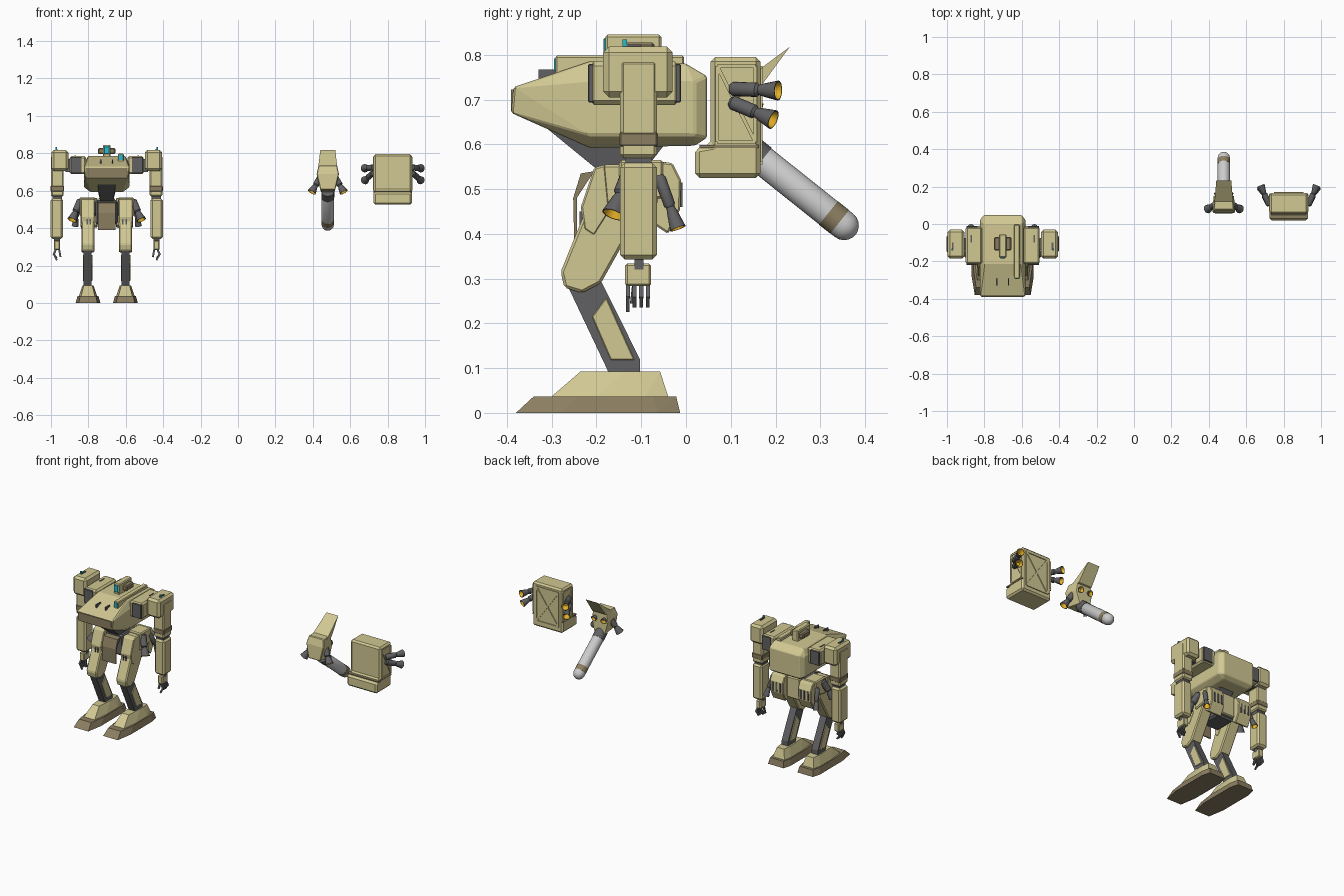
import bpy, bmesh, math
from mathutils import Vector

if "Cube" in bpy.data.objects:
    bpy.data.objects.remove(bpy.data.objects["Cube"])


def colour(name, r, g, b):
    m = bpy.data.materials.new(name)
    m.diffuse_color = (r, g, b, 1)
    m.use_nodes = True
    m.node_tree.nodes["Principled BSDF"].inputs["Base Color"].default_value = m.diffuse_color
    return m


TAN = colour("tan", .64, .58, .29)
BROWN = colour("brown", .26, .21, .12)
DARK = colour("dark_grey", .12, .12, .125)
LIGHT = colour("light_grey", .6, .6, .6)
GOLD = colour("gold", .8, .45, .02)
CYAN = colour("cyan", .02, .5, .6)


def finish(bm, name, mats, bevel=0.0):
    bmesh.ops.recalc_face_normals(bm, faces=bm.faces)
    me = bpy.data.meshes.new(name)
    bm.to_mesh(me)
    bm.free()
    for m in mats:
        me.materials.append(m)
    ob = bpy.data.objects.new(name, me)
    bpy.context.collection.objects.link(ob)
    if bevel:
        mod = ob.modifiers.new("chamfer", 'BEVEL')
        mod.width, mod.segments = bevel, 1
    return ob


def hull(name, pts, mat, bevel=0.0):
    bm = bmesh.new()
    vs = [bm.verts.new(p) for p in pts]
    bmesh.ops.convex_hull(bm, input=vs)
    bmesh.ops.delete(bm, geom=[v for v in bm.verts if not v.link_faces], context='VERTS')
    bmesh.ops.dissolve_limit(bm, angle_limit=.03, verts=bm.verts, edges=bm.edges)
    return finish(bm, name, [mat], bevel)


def box(name, cx, x0, x1, y0, y1, z0, z1, mat, bevel=0.0):
    return hull(name, [(cx + x, y, z) for x in (x0, x1) for y in (y0, y1) for z in (z0, z1)], mat, bevel)


def prism(name, prof, xa, xb, mat, bevel=0.0):
    """Side profile of (y, z) points, extruded across x."""
    bm = bmesh.new()
    f = bm.faces.new([bm.verts.new((xa, y, z)) for y, z in prof])
    ext = bmesh.ops.extrude_face_region(bm, geom=[f])["geom"]
    bmesh.ops.translate(bm, vec=(xb - xa, 0, 0), verts=[v for v in ext if isinstance(v, bmesh.types.BMVert)])
    return finish(bm, name, [mat], bevel)


def lathe(name, p0, p1, prof, mats, n=16):
    """Rings of (fraction along axis, radius, material index) from p0 to p1."""
    p0, p1 = Vector(p0), Vector(p1)
    q = (p1 - p0).to_track_quat('Z', 'Y')
    bm = bmesh.new()
    rings = []
    for t, r, _ in prof:
        rings.append([bm.verts.new(p0.lerp(p1, t) + q @ Vector((r * math.cos(a), r * math.sin(a), 0)))
                      for a in [2 * math.pi * k / n for k in range(n)]])
    for i in range(len(rings) - 1):
        for k in range(n):
            j = (k + 1) % n
            f = bm.faces.new((rings[i][k], rings[i][j], rings[i + 1][j], rings[i + 1][k]))
            f.material_index, f.smooth = prof[i + 1][2], True
    bm.faces.new(rings[0])
    bm.faces.new(rings[-1]).material_index = prof[-1][2]
    bm.normal_update()
    for e in bm.edges:
        e.smooth = len(e.link_faces) == 2 and e.calc_face_angle(0) < .6
    return finish(bm, name, mats)


def thruster(name, p0, p1, r):
    prof = [(0, .7 * r, 0), (.06, r, 0), (.55, r, 0), (.6, .7 * r, 0), (.68, .9 * r, 0),
            (1, 1.4 * r, 0), (1, 1.25 * r, 0), (.75, .5 * r, 1)]
    return lathe(name, p0, p1, prof, [DARK, GOLD])


def bar(name, a, b, normal, width, depth, mat):
    a, b, nrm = Vector(a), Vector(b), Vector(normal)
    side = (b - a).normalized().cross(nrm) * width / 2
    return hull(name, [p + s * side + d * nrm for p in (a, b) for s in (-1, 1) for d in (-depth, depth)], mat)


# ---------------- Walking machine ----------------
C = -.702
half = [(.122, -.385, .728), (.115, -.39, .67), (.1, -.215, .785), (.122, -.215, .74), (.122, -.215, .62),
        (.085, -.215, .592), (.1, 0, .78), (.122, .02, .74), (.122, .02, .62), (.085, .02, .597),
        (.102, .047, .752), (.102, .047, .615)]
hull("torso", [(C + s * x, y, z) for s in (-1, 1) for x, y, z in half], TAN, .004)
box("nose_plate", C, -.112, .112, -.3915, -.38, .673, .722, BROWN)
hull("waist", [(C + s * x, y, z) for s in (-1, 1) for x, y, z in
               [(.05, -.31, .635), (.035, -.2, .545), (.035, -.09, .545), (.05, -.04, .61)]], DARK)

# sensors on the roof
box("sensor_head", C, -.02, .02, -.18, -.055, .775, .845, TAN, .005)
box("sensor_side", C, -.046, .046, -.142, -.07, .795, .828, BROWN, .006)
box("sensor_lens", C, -.015, .015, -.184, -.17, .795, .838, CYAN, .003)
box("roof_rail", C, .06, .092, -.292, -.004, .735, .798, TAN, .004)
box("roof_rail_lens", C, .065, .087, -.295, -.285, .765, .792, CYAN)
box("pelvis", C, -.06, .06, -.2, -.06, .42, .55, DARK, .01)
box("hip_axle", C, -.125, .125, -.16, -.09, .47, .54, DARK, .01)
prism("front_flap", [(-.235, .535), (-.252, .48), (-.25, .39), (-.243, .39), (-.244, .48), (-.205, .54)],
      C - .047, C + .047, BROWN)
box("rear_flap", C, -.045, .045, -.06, -.04, .43, .56, TAN, .005)

for s, side in ((-1, "left"), (1, "right")):
    def n(part):
        return side + "_" + part

    def sbox(part, x0, x1, y0, y1, z0, z1, mat, bevel=0.0):
        return box(n(part), C, s * x0, s * x1, y0, y1, z0, z1, mat, bevel)

    def spr(part, prof, x0, x1, mat, bevel=0.0):
        return prism(n(part), prof, C + s * x0, C + s * x1, mat, bevel)

    # arm
    sbox("shoulder_joint", .11, .198, -.215, -.015, .688, .785, TAN, .01)
    sbox("shoulder_intake", .134, .194, -.219, -.2, .694, .779, DARK, .002)
    sbox("shoulder_rear_vent", .134, .194, -.03, -.011, .694, .779, DARK, .002)
    sbox("shoulder_axle", .18, .22, -.14, -.075, .70, .77, DARK)
    sbox("shoulder_box", .205, .295, -.185, -.03, .705, .818, TAN, .013)
    sbox("shoulder_roof_slot", .262, .272, -.14, -.1, .81, .823, DARK)
    sbox("shoulder_beacon", .266, .274, -.142, -.132, .81, .834, CYAN)
    sbox("upper_arm", .23, .298, -.147, -.065, .57, .787, TAN, .007)
    sbox("arm_band", .228, .3, -.149, -.063, .595, .627, BROWN, .004)
    sbox("elbow", .24, .29, -.135, -.077, .54, .58, DARK)
    sbox("forearm", .234, .3, -.147, -.065, .343, .558, TAN, .01)
    sbox("wrist", .25, .282, -.115, -.095, .32, .35, DARK)
    sbox("hand", .25, .282, -.136, -.078, .283, .334, TAN, .005)
    for i, y in enumerate((-.13, -.115, -.1, -.085)):
        low = .228 if i == 0 else .238
        bar(n("finger_upper"), (C + s * .27, y, .29), (C + s * .284, y, .258), (0, 1, 0), .011, .0045, DARK)
        bar(n("finger_lower"), (C + s * .284, y, .262), (C + s * .266, y, low), (0, 1, 0), .009, .004, DARK)
    bar(n("thumb"), (C + s * .255, -.115, .29), (C + s * .247, -.12, .245), (0, 1, 0), .01, .005, DARK)

    # leg
    spr("thigh", [(-.185, .555), (-.1, .555), (-.1, .45), (-.19, .29), (-.232, .268), (-.272, .28),
                  (-.28, .315), (-.205, .5)], .066, .136, TAN, .006)
    spr("shin", [(-.265, .285), (-.19, .295), (-.103, .12), (-.103, .07), (-.17, .07), (-.175, .095)],
        .08, .123, DARK)
    spr("shin_plate", [(-.178, .258), (-.21, .215), (-.168, .118), (-.115, .118)], .076, .127, TAN, .002)
    for part, mat, bz, tz, (wb, b0, b1), (wt, t0, t1) in (
            ("sole", BROWN, 0, .037, (.066, -.38, -.013), (.056, -.34, -.022)),
            ("foot", TAN, .037, .093, (.049, -.30, -.04), (.03, -.235, -.058))):
        pts = []
        for z, w, y0, y1 in ((bz, wb, b0, b1), (tz, wt, t0, t1)):
            for k in (-1, 1):
                x = C + s * .1
                pts += [(x + k * w * .75, y0, z), (x + k * w, y0 + .1, z),
                        (x + k * w, y1 - .05, z), (x + k * w * .8, y1, z)]
        hull(n(part), pts, mat)

    # hip skirts with vent slots, and thrusters
    spr("front_skirt", [(-.18, .555), (-.205, .548), (-.235, .46), (-.228, .41), (-.205, .395), (-.17, .45)],
        .064, .138, TAN, .004)
    spr("rear_skirt", [(-.065, .562), (-.03, .558), (-.011, .52), (-.013, .455), (-.04, .4), (-.07, .42)],
        .05, .14, TAN, .004)
    spr("hip_block", [(-.15, .565), (-.05, .565), (-.05, .48), (-.15, .46)], .06, .145, TAN, .006)
    for x in (.083, .1):
        sbox("front_slot", x, x + .008, -.238, -.22, .41, .45, DARK)
    for x in (.065, .09, .115):
        sbox("rear_slot", x, x + .01, -.02, -.008, .46, .515, DARK)
    thruster(n("hip_thruster"), (C + s * .14, -.12, .55), (C + s * .185, -.162, .443), .019)
    thruster(n("rear_thruster"), (C + s * .15, -.06, .53), (C + s * .17, -.018, .412), .013)
    sbox("nose_slot", .028, .035, -.33, -.29, .74, .767, DARK)
    sbox("joint_slot", .165, .172, -.1, -.06, .78, .788, DARK)

# ---------------- Backpack ----------------
B = .8275
prism("backpack_body", [(.055, .795), (.166, .795), (.166, .525), (.02, .525), (.02, .592), (.055, .598)],
      B - .102, B + .102, TAN, .01)
box("backpack_seam", B, -.104, .104, .03, .162, .592, .599, BROWN)
# raised frame with cross on the back
fr = [(-.075, .56), (.075, .56), (.075, .77), (-.075, .77)]
for i, j in ((0, 1), (1, 2), (2, 3), (3, 0), (0, 2), (1, 3)):
    a, b = fr[i], fr[j]
    bar("backpack_back_frame", (B + a[0], .166, a[1]), (B + b[0], .166, b[1]), (0, 1, 0), .01, .005, TAN)
for s in (-1, 1):
    sf = [(.07, .605), (.155, .605), (.155, .775), (.07, .775)]
    for i, j in ((0, 1), (1, 2), (2, 3), (3, 0), (1, 3)):
        a, b = sf[i], sf[j]
        bar("backpack_side_frame", (B + s * .102, *a), (B + s * .102, *b), (s, 0, 0), .008, .004, TAN)
    thruster("backpack_upper_thruster", (B + s * .105, .1, .724), (B + s * .15, .206, .72), .016)
    thruster("backpack_lower_thruster", (B + s * .105, .1, .695), (B + s * .15, .195, .655), .016)

# ---------------- Booster with tank ----------------
D = .48
hull("booster_body", [(D + s * x, y, z) for s in (-1, 1) for x, y, z in
                      [(.06, .06, .69), (.04, .055, .605), (.05, .075, .735), (.045, .15, .735),
                       (.055, .15, .67), (.035, .155, .59)]], TAN, .004)
hull("booster_fin", [(D + s * x, y, z) for s in (-1, 1) for x, y, z in
                     [(.055, .06, .69), (.043, .15, .757), (.04, .232, .818), (.045, .16, .72)]], TAN)
for s in (-1, 1):
    thruster("booster_side_thruster", (D + s * .035, .11, .68), (D + s * .086, .08, .592), .017)
    thruster("booster_rear_thruster", (D + s * .024, .11, .70), (D + s * .034, .165, .675), .013)
R, L = .033, .245
dome = [(1 + R / L * math.sin(a), R * math.cos(a), 0) for a in [math.radians(d) for d in (18, 36, 54, 72, 86)]]
lathe("tank", (D, .16, .573), (D, .353, .419),
      [(0, R * .8, 0), (.05, R, 0), (.82, R, 0), (.82, R * 1.02, 1), (.95, R * 1.02, 1), (.95, R, 0), (1, R, 0)] + dome,
      [LIGHT, BROWN], 24)
lathe("tank_collar", (D, .13, .597), (D, .17, .565), [(0, R * 1.05, 0), (1, R * 1.05, 0)], [DARK], 24)
